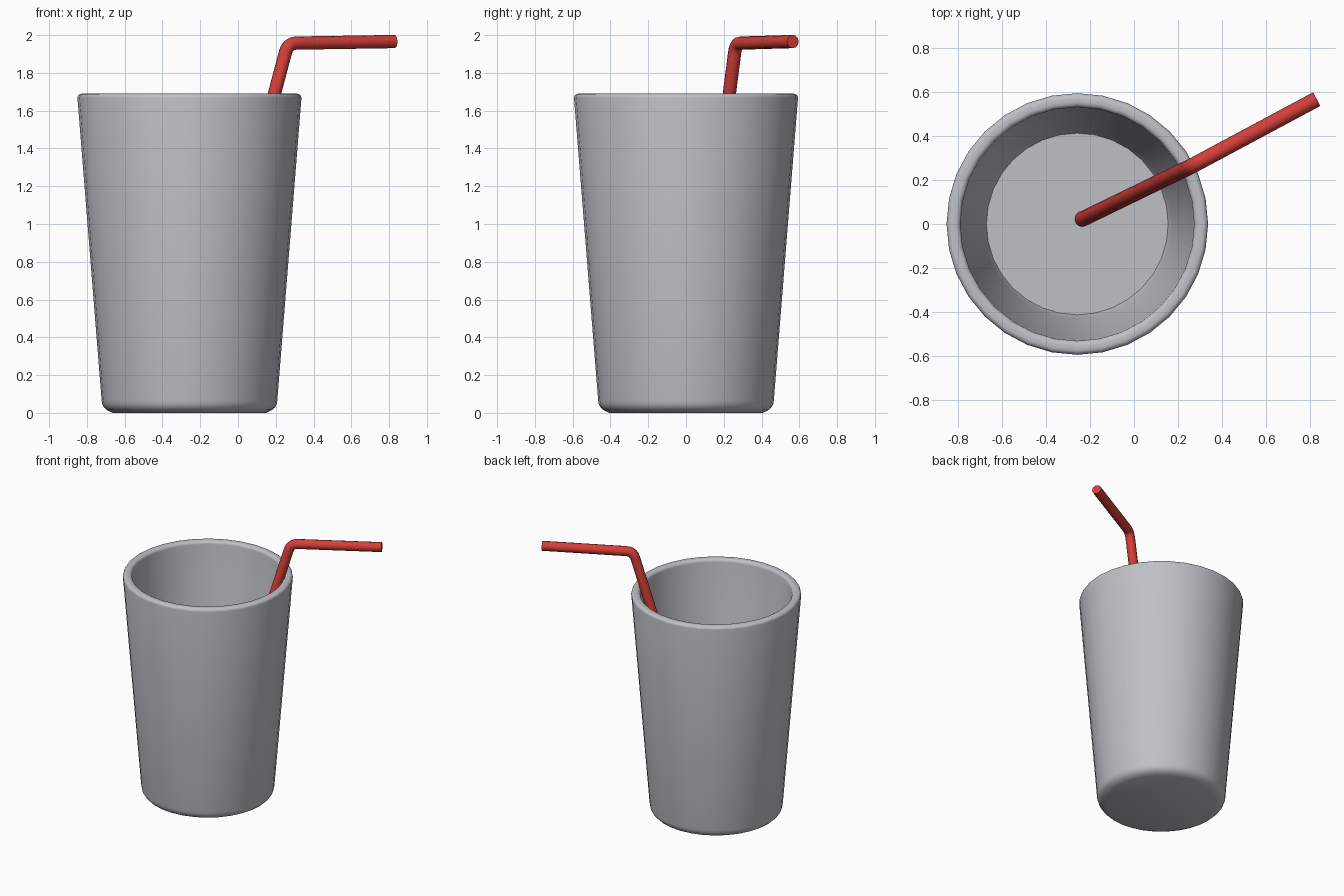
import bpy
import math
from mathutils import Vector

cube = bpy.data.objects.get("Cube")
if cube:
    bpy.data.objects.remove(cube, do_unlink=True)


def material(name, rgb):
    mat = bpy.data.materials.new(name)
    mat.use_nodes = True
    mat.diffuse_color = (*rgb, 1)
    mat.node_tree.nodes["Principled BSDF"].inputs["Base Color"].default_value = (*rgb, 1)
    return mat


def link_smooth(name, data, mat, angle):
    obj = bpy.data.objects.new(name, data)
    bpy.context.collection.objects.link(obj)
    data.materials.append(mat)
    bpy.ops.object.select_all(action="DESELECT")
    obj.select_set(True)
    bpy.context.view_layer.objects.active = obj
    if obj.type != "MESH":
        bpy.ops.object.convert(target="MESH")
    bpy.ops.object.shade_smooth_by_angle(angle=math.radians(angle))
    return bpy.context.object


def lathe(name, profile, sides, mat):
    """Revolve (radius, height) pairs; both profile ends are closed by a disc."""
    verts = [(r * math.cos(a), r * math.sin(a), z)
             for r, z in profile
             for a in (math.tau * i / sides for i in range(sides))]
    faces = []
    for k in range(len(profile) - 1):
        for i in range(sides):
            j = (i + 1) % sides
            faces.append((k * sides + i, k * sides + j,
                          (k + 1) * sides + j, (k + 1) * sides + i))
    last = (len(profile) - 1) * sides
    faces.append(tuple(reversed(range(sides))))
    faces.append(tuple(range(last, last + sides)))
    mesh = bpy.data.meshes.new(name)
    mesh.from_pydata(verts, [], faces)
    return link_smooth(name, mesh, mat, 50)


def arc(r, z, size_r, size_z, start, end, steps):
    """Elliptic rounding for a lathe profile, angles in degrees."""
    return [(r + size_r * math.cos(math.radians(start + (end - start) * i / steps)),
             z + size_z * math.sin(math.radians(start + (end - start) * i / steps)))
            for i in range(steps + 1)]


grey = material("cup grey", (0.52, 0.53, 0.56))
red = material("straw red", (0.66, 0.05, 0.04))

# Cup: rounded foot, tapered wall, rounded rim, inner wall, inner floor
profile = arc(0.405, 0.065, 0.06, 0.06, -90, 0, 5)
profile[0] = (profile[0][0], 0)
profile += arc(0.57, 1.667, 0.023, 0.023, 0, 90, 4)
profile += arc(0.553, 1.667, 0.023, 0.023, 90, 180, 4)
profile += [(0.43, 0.11), (0.412, 0.065)]
cup = lathe("cup", profile, 32, grey)
cup.location.x = -0.257

# Straw: straight stem, rounded elbow, nearly level mouthpiece
base = Vector((-0.235, 0.022, 0.075))
elbow = Vector((0.264, 0.264, 1.957))
tip = Vector((0.828, 0.566, 1.966))
before = elbow + (base - elbow).normalized() * 0.05
after = elbow + (tip - elbow).normalized() * 0.05
bend = [before.lerp(elbow, t).lerp(elbow.lerp(after, t), t)
        for t in (i / 5 for i in range(6))]
path = [base, *bend, tip]

curve = bpy.data.curves.new("straw", "CURVE")
curve.dimensions = "3D"
curve.bevel_depth = 0.035
curve.bevel_resolution = 4
curve.use_fill_caps = True
spline = curve.splines.new("POLY")
spline.points.add(len(path) - 1)
for point, co in zip(spline.points, path):
    point.co = (*co, 1)
link_smooth("straw", curve, red, 40)
